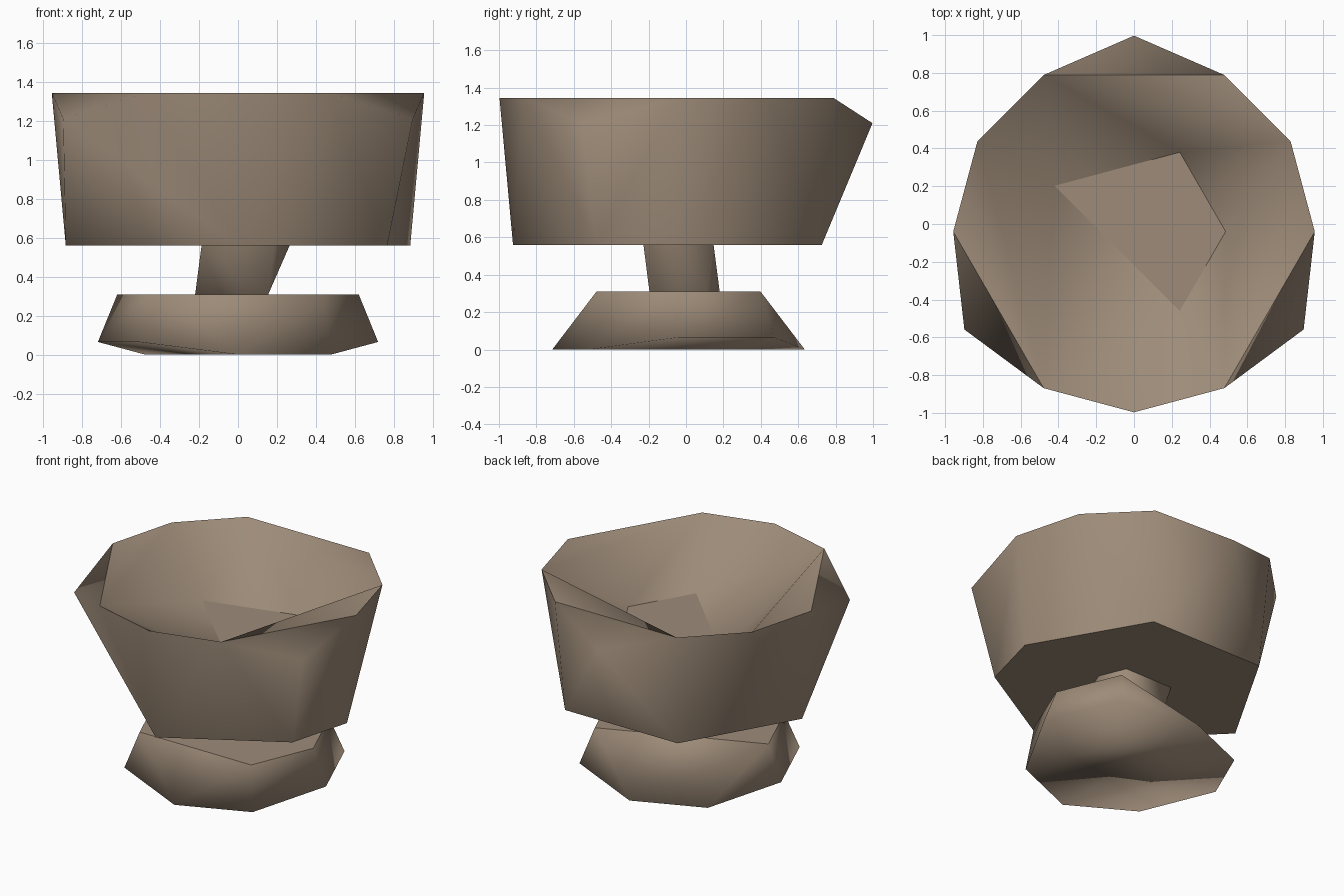
import bpy, bmesh, math

if "Cube" in bpy.data.objects:
    bpy.data.objects.remove(bpy.data.objects["Cube"])

CY = -0.04  # y of the common turning axis

clay = bpy.data.materials.new("brown_clay")
clay.diffuse_color = (0.34, 0.26, 0.19, 1)
clay.use_nodes = True
clay.node_tree.nodes["Principled BSDF"].inputs["Base Color"].default_value = clay.diffuse_color


def ring(bm, angles, r, z, special=()):
    """Loop of (angle, vertex); angles in special = (set, r, z) use that radius and height."""
    out = []
    for a in angles:
        rr, zz = (special[1], special[2]) if special and a in special[0] else (r, z)
        t = math.radians(a)
        out.append((a, bm.verts.new((rr * math.cos(t), CY + rr * math.sin(t), zz))))
    return out


def bridge(bm, low, up, upper_ties=()):
    """Triangle band between two loops, always taking the shorter angular step.
    Ties step along the lower loop, except at the lower angles in upper_ties."""
    lo = low + [(low[0][0] + 360, low[0][1])]
    hi = up + [(up[0][0] + 360, up[0][1])]
    i = j = 0
    while i < len(lo) - 1 or j < len(hi) - 1:
        bias = 0.1 if lo[i][0] in upper_ties else -0.1
        step_l = abs(lo[i + 1][0] - hi[j][0]) + bias if i < len(lo) - 1 else 1e9
        step_u = abs(hi[j + 1][0] - lo[i][0]) if j < len(hi) - 1 else 1e9
        if step_l < step_u:
            bm.faces.new((lo[i][1], lo[i + 1][1], hi[j][1]))
            i += 1
        else:
            bm.faces.new((lo[i][1], hi[j + 1][1], hi[j][1]))
            j += 1


def cap(bm, loop):
    return bm.faces.new([v for _, v in loop])


def finish(name, bm, rim_z=9.0):
    """Smooth bands, flat caps, sharp cap edges and sharp rim above rim_z."""
    bmesh.ops.recalc_face_normals(bm, faces=bm.faces)
    for f in bm.faces:
        f.smooth = len(f.verts) == 3
    for e in bm.edges:
        e.smooth = (all(f.smooth for f in e.link_faces)
                    and (min(v.co.z for v in e.verts) < rim_z
                         or all(abs(f.normal.z) > 0.5 and
                                min(v.co.z for v in f.verts) < 1.1
                                or f.normal.z > 0.99 for f in e.link_faces)))
    me = bpy.data.meshes.new(name)
    bm.to_mesh(me)
    bm.free()
    me.materials.append(clay)
    bpy.context.collection.objects.link(bpy.data.objects.new(name, me))


# bowl: outer wall, clipped rim corners, flat lips, sloping inside and floor
bm = bmesh.new()
bottom = ring(bm, (0, 60, 120, 180, 270, 330), 0.885, 0.56)
clipped = {90, 210, 330}
outer = ring(bm, range(0, 360, 30), 0.957, 1.345, (clipped, 1.037, 1.21))
floor = ring(bm, (0, 60, 150, 300), 0.485, 0.99)
bridge(bm, bottom, outer, upper_ties={330})
rim = dict(outer)
for a in clipped:
    bm.faces.new((rim[a - 30], rim[a], rim[(a + 30) % 360]))
for tri in ((30, 60, 120), (150, 180, 240), (300, 0, 30)):
    bm.faces.new([rim[a] for a in tri])
bridge(bm, floor, [(a, rim[a]) for a in (30, 120, 150, 240, 270, 300)])
cap(bm, bottom)
floor_face = cap(bm, floor)
bmesh.ops.recalc_face_normals(bm, faces=bm.faces)
bmesh.ops.split_edges(bm, edges=floor_face.edges[:])
finish("bowl", bm, rim_z=1.3)

# stem
bm = bmesh.new()
low = ring(bm, (45, 90, 180, 315), 0.22, 0.31)
high = ring(bm, (0, 45, 135, 225, 315), 0.265, 0.56)
bridge(bm, low, high[1:] + [(360, high[0][1])])
cap(bm, low)
cap(bm, high)
finish("stem", bm)

# foot: lower edge rises at four corners
bm = bmesh.new()
low = ring(bm, range(0, 360, 45), 0.675, 0.0, ({0, 45, 180, 225}, 0.72, 0.065))
high = ring(bm, (0, 45, 180, 225, 315), 0.62, 0.31)
bridge(bm, low, high, upper_ties=set(range(0, 360, 45)))
cap(bm, high)
v = {a: p for a, p in low}
for tri in ((270, 225, 180), (270, 180, 135), (270, 135, 90),
            (270, 90, 315), (315, 90, 45), (315, 45, 0)):
    bm.faces.new([v[a] for a in tri])
finish("foot", bm)
